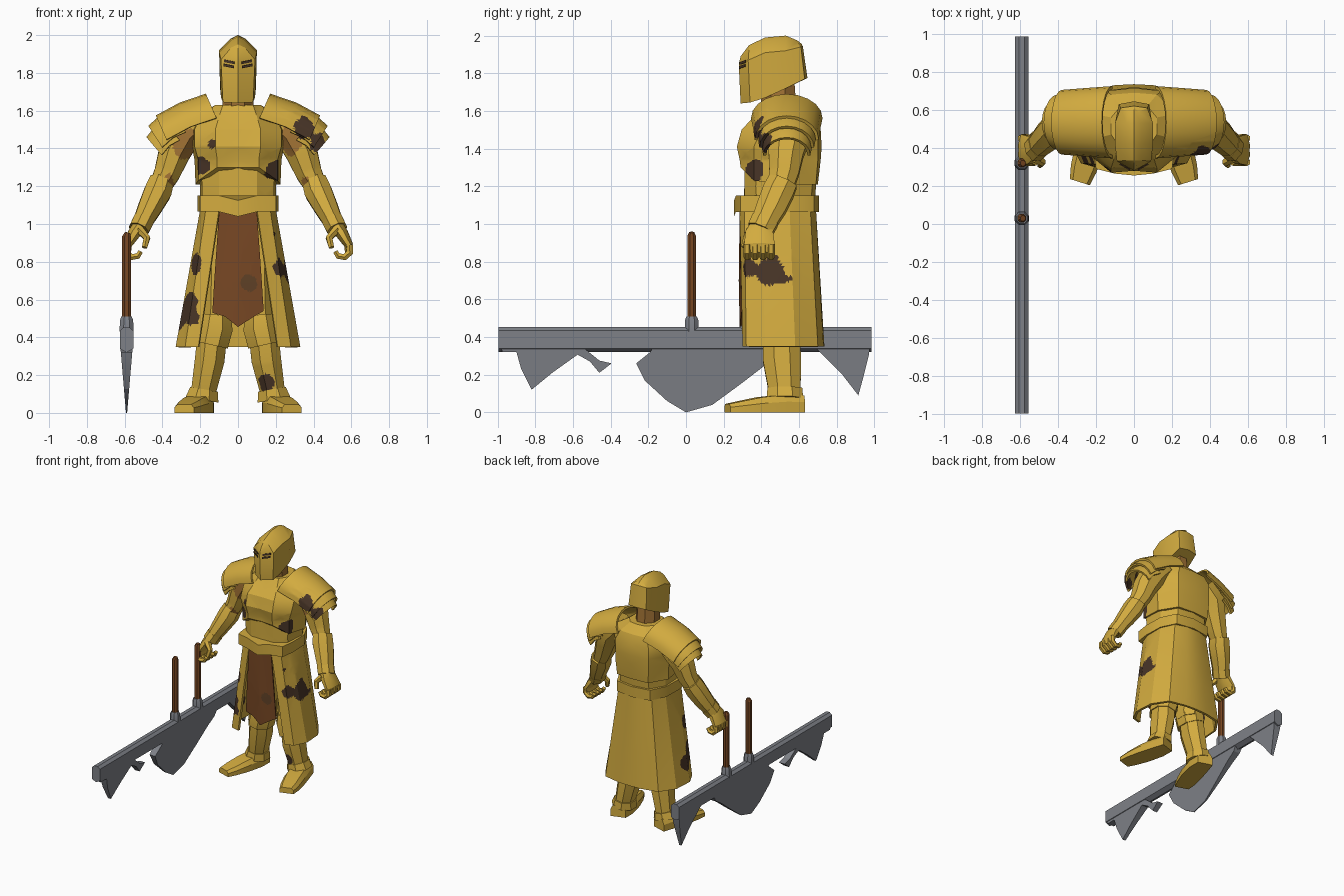
import bpy, bmesh, math
from mathutils import Vector, noise

default_cube = bpy.data.objects.get("Cube")
if default_cube:
    bpy.data.objects.remove(default_cube)


def make_material(name, red, green, blue):
    material = bpy.data.materials.new(name)
    material.use_nodes = True
    colour = (red, green, blue, 1)
    material.diffuse_color = colour
    material.node_tree.nodes["Principled BSDF"].inputs["Base Color"].default_value = colour
    return material


GOLD = make_material("gold_armour", .65, .41, .05)
RUST = make_material("dark_rust", .065, .035, .02)
STAIN = make_material("brown_stain", .36, .17, .035)
CLOTH = make_material("brown_cloth", .19, .065, .018)
WORN = make_material("worn_cloth", .12, .055, .02)
WOOD = make_material("handle_wood", .18, .06, .015)
STEEL = make_material("grey_steel", .21, .22, .245)


def finish(name, bm, material, thickness=0):
    """Turn a bmesh into an object with clean normals and sharp edges kept."""
    bmesh.ops.remove_doubles(bm, verts=bm.verts, dist=.0005)
    bmesh.ops.recalc_face_normals(bm, faces=bm.faces)
    if thickness:
        bmesh.ops.solidify(bm, geom=bm.faces[:], thickness=thickness)
        bmesh.ops.recalc_face_normals(bm, faces=bm.faces)
    mesh = bpy.data.meshes.new(name)
    bm.to_mesh(mesh)
    bm.free()
    mesh.materials.append(material)
    obj = bpy.data.objects.new(name, mesh)
    bpy.context.collection.objects.link(obj)
    return obj


def loft(name, rings, material=GOLD, closed=True, thickness=0, side=1):
    """Skin a surface through rings of points; closed rings get end caps."""
    bm = bmesh.new()
    rows = [[bm.verts.new((p[0] * side, p[1], p[2])) for p in ring] for ring in rings]
    count = len(rows[0])
    for low, high in zip(rows, rows[1:]):
        for i in range(count if closed else count - 1):
            j = (i + 1) % count
            bm.faces.new((low[i], low[j], high[j], high[i]))
    if closed:
        bm.faces.new(rows[0])
        bm.faces.new(rows[-1])
    return finish(name, bm, material, thickness)


def pair(name, rings, **options):
    """Build the same loft on both sides of the body."""
    return [loft(label + name, rings, side=side, **options)
            for label, side in (("left_", 1), ("right_", -1))]


def symmetric(z, half, is_open=False):
    """Ring from a half outline running front to back; a third value lifts z."""
    points = [(p[0], p[1], z + (p[2] if len(p) > 2 else 0)) for p in half]
    mirrored = [(-x, y, h) for x, y, h in reversed(points)]
    return points + (mirrored[1:] if is_open else mirrored[1:-1])


def limb(path, sides=8):
    """Rings around a path of (x, y, z, half width, half depth)."""
    rings = []
    for i, (x, y, z, width, depth) in enumerate(path):
        before, after = path[max(i - 1, 0)], path[min(i + 1, len(path) - 1)]
        along = (Vector(after[:3]) - Vector(before[:3])).normalized()
        across = along.cross(Vector((0, 1, 0))).normalized()
        outward = across.cross(along)
        turns = [math.tau * (k + .5) / sides for k in range(sides)]
        rings.append([Vector((x, y, z)) + across * width * math.cos(t)
                      + outward * depth * math.sin(t) for t in turns])
    return rings


# Torso: overlapping breastplate, abdomen and belt
breastplate = loft("breastplate", [
    symmetric(1.25, [(0, .30, .05), (.11, .29, .05), (.21, .36, -.02), (.225, .55, -.04), (.14, .69, -.04), (0, .70, -.04)]),
    symmetric(1.34, [(0, .30), (.11, .285), (.21, .36), (.23, .55), (.15, .70), (0, .715)]),
    symmetric(1.41, [(0, .28), (.12, .27), (.23, .36), (.245, .55), (.15, .70), (0, .72)]),
    symmetric(1.50, [(0, .30), (.12, .295), (.23, .40), (.25, .58), (.15, .70), (0, .715)]),
    symmetric(1.57, [(0, .36), (.10, .36), (.20, .45), (.22, .58), (.12, .68), (0, .69)]),
    symmetric(1.63, [(0, .40), (.08, .41), (.12, .47), (.12, .56), (.07, .62), (0, .63)])])
abdomen = loft("abdomen", [
    symmetric(1.06, [(0, .30), (.1, .31), (.19, .38), (.2, .55), (.13, .66), (0, .68)]),
    symmetric(1.20, [(0, .31), (.1, .31), (.19, .37), (.2, .55), (.13, .67), (0, .69)]),
    symmetric(1.35, [(0, .31), (.1, .31), (.2, .38), (.21, .55), (.13, .68), (0, .70)])])
belt_outline = [(0, .255, -.025), (.1, .265), (.2, .29), (.215, .4), (.21, .56), (.15, .68), (0, .705)]
loft("belt", [symmetric(1.065, belt_outline), symmetric(1.15, belt_outline)])
loft("neck", limb([(0, .5, 1.55, .09, .1), (0, .49, 1.66, .09, .1), (0, .48, 1.8, .08, .1)]), STAIN)

# Helmet: slanted rim, brow line and a raised crest
loft("helmet", [
    symmetric(1.64, [(0, .29), (.08, .34, .005), (.09, .42, .03), (.095, .53, .08), (.08, .63, .13), (0, .645, .135)]),
    symmetric(1.85, [(0, .28), (.09, .33, .02), (.1, .42, .06), (.1, .53, .07), (.07, .61, .09), (0, .62, .095)]),
    symmetric(1.89, [(0, .29), (.035, .335, .045), (.04, .42, .08), (.04, .53, .09), (.025, .59, .075), (0, .615, .06)]),
    symmetric(1.89, [(0, .29), (0, .335, .06), (0, .42, .1), (0, .53, .11), (0, .59, .085), (0, .615, .065)])])
for height in (1.828, 1.85):
    slit = [[(x, .274 + x * .56 + inset, height + x * .2 + rise) for x in (.02, .075)]
            for rise, inset in ((-.008, 0), (.006, 0))]
    pair("eye_slit", slit, material=RUST, closed=False, thickness=.004)

# Skirt shell open at the front, with a cloth panel inside the opening
skirt_top = [(.1, .285), (.17, .31), (.2, .4), (.2, .55), (.15, .66), (.06, .69), (0, .69)]
skirt_hem = [(.21, .30), (.28, .32), (.33, .42), (.32, .58), (.24, .70), (.1, .73), (0, .735)]
skirt_rows = []
for step in range(4):
    blend = step / 3
    half = [Vector(a).lerp(Vector(b), blend) for a, b in zip(skirt_top, skirt_hem)]
    skirt_rows.append(symmetric(1.08 - .73 * blend, half, True))
skirt = loft("armour_skirt", skirt_rows, closed=False, thickness=.018)
columns = (-1, -.5, 0, .5, 1)
hem_heights = (.53, .51, .455, .5, .54)
cloth = loft("front_cloth", [
    [(c * .1, .295, 1.06) for c in columns],
    [(c * .125, .29 + .012 * abs(c), .7) for c in columns],
    [(c * .135, .295 + .012 * abs(c), h) for c, h in zip(columns, hem_heights)]],
    CLOTH, closed=False, thickness=.01)

# Legs: thigh, knee guard, greave, ankle cuff and boot
pair("thigh", limb([(.1, .51, 1, .09, .11), (.115, .51, .4, .085, .11)]))
knee_guards = pair("knee_guard", limb([(.115, .50, .52, .085, .11), (.12, .50, .45, .1, .125), (.14, .50, .36, .095, .12)]))
greaves = pair("greave", limb([(.135, .505, .42, .085, .105), (.15, .51, .28, .085, .11), (.185, .525, .1, .07, .09)]))
pair("ankle_cuff", limb([(.18, .525, .125, .08, .1), (.19, .525, .07, .095, .105)]))
boot = []
for x, y, width, height in ((.285, .22, .055, .045), (.265, .29, .07, .06), (.235, .39, .078, .08), (.2, .52, .075, .095), (.185, .615, .06, .09)):
    outline = [(-1, 0), (1, 0), (1, .6), (.7, 1), (-.7, 1), (-1, .6)]
    boot.append([(x + a * width * .95, y + a * width * .3, height * b) for a, b in outline])
pair("boot", boot)

# Arms: bare upper arm, flared bracer and closed hand
upper_arms = pair("upper_arm", limb([(.2, .55, 1.56, .09, .11), (.29, .55, 1.47, .1, .12), (.34, .53, 1.37, .09, .1),
                                     (.375, .52, 1.27, .075, .085), (.42, .5, 1.18, .06, .07)]))
pair("bracer", limb([(.405, .515, 1.225, .07, .085), (.425, .49, 1.17, .078, .09), (.465, .455, 1.09, .068, .085), (.515, .405, .99, .052, .07)]))
pair("bracer_cuff", limb([(.5, .42, 1.02, .06, .078), (.525, .395, .97, .058, .075)]))
pair("palm", limb([(.515, .405, 1, .04, .06), (.55, .39, .95, .036, .08), (.585, .39, .89, .026, .088), (.585, .39, .85, .02, .08)]))
for finger in range(4):
    y = .325 + finger * .042
    pair("finger", limb([(.59, y, .89, .022, .021), (.592, y, .85, .022, .021), (.565, y, .825, .02, .021),
                         (.53, y, .83, .018, .02), (.515, y, .855, .014, .018)], 6))
pair("thumb", limb([(.52, .35, .97, .025, .03), (.482, .325, .925, .02, .022), (.495, .31, .875, .016, .018)], 6))

# Shoulder guards: three curved plates, each more tilted than the one above
shoulder_plates = []
for name, inner, outer, reach, drop in (
        ("shoulder_plate", (.17, 1.69), (.435, 1.575), .19, .14),
        ("upper_arm_plate", (.35, 1.6), (.475, 1.52), .165, .135),
        ("lower_arm_plate", (.39, 1.54), (.485, 1.46), .145, .125)):
    start, end = Vector(inner), Vector(outer)
    slope = (end - start).normalized()
    normal = Vector((-slope.y, slope.x))
    rings = []
    for blend in (0, .5, 1):
        top = start.lerp(end, blend) + normal * .012 * math.sin(math.pi * blend)
        arc = []
        for k in range(-5, 6):
            angle = math.radians(18 * k)
            spot = top - normal * drop * (1 - math.cos(angle))
            arc.append((spot.x, .535 + (reach - .02 * blend) * math.sin(angle), spot.y))
        rings.append(arc)
    shoulder_plates += pair(name, rings, closed=False, thickness=.016)

# Great blade: chamfered spine with ragged wedge-shaped teeth
BLADE_X = -.59
spine_section = [(-.036, .34), (-.036, .435), (-.015, .453), (.015, .453), (.036, .435), (.036, .34), (0, .32)]
loft("blade_spine", [[(BLADE_X + a, y, b) for a, b in spine_section] for y in (-.995, .985)], STEEL)
teeth = {
    "front_tooth": [(-.99, .37), (-.975, .32), (-.9, .32), (-.875, .23), (-.82, .12), (-.71, .21), (-.57, .31), (-.55, .37)],
    "small_tooth": [(-.62, .36), (-.6, .32), (-.51, .27), (-.46, .21), (-.395, .26), (-.46, .275), (-.54, .34)],
    "middle_edge": [(-.16, .37), (-.19, .32), (-.265, .26), (-.22, .17), (-.1, .06), (0, 0), (.14, .04),
                    (.29, .15), (.42, .25), (.5, .3), (.54, .37)],
    "rear_tooth": [(.66, .37), (.71, .32), (.83, .2), (.915, .09), (.945, .2), (.97, .3), (.98, .37)]}
for name, outline in teeth.items():
    loft("blade_" + name, [[(BLADE_X + face * (.003 + .085 * z), y, z) for y, z in outline] for face in (-1, 1)], STEEL)
for y in (.03, .32):
    loft("handle_socket", limb([(BLADE_X, y, .43, .04, .04), (BLADE_X, y, .49, .038, .038), (BLADE_X, y, .51, .03, .03)]), STEEL)
    loft("wooden_handle", limb([(BLADE_X, y, .48, .025, .025), (BLADE_X, y, .935, .025, .025), (BLADE_X + .006, y, .955, .015, .015)]), WOOD)


def paint(objects, material, spots):
    """Refine faces near each spot and recolour those inside its ragged edge."""
    for obj in objects:
        bm = bmesh.new()
        bm.from_mesh(obj.data)
        obj.data.materials.append(material)
        slot = len(obj.data.materials) - 1
        for x, y, z, radius in spots:
            centre = Vector((x, y, z))
            for _ in range(7):
                bmesh.ops.triangulate(bm, faces=bm.faces[:])
                edges = []
                for edge in bm.edges:
                    a, b = (v.co for v in edge.verts)
                    length = (b - a).length
                    along = max(0, min(1, (centre - a).dot(b - a) / max(length, .0001) ** 2))
                    if length > .02 and (a.lerp(b, along) - centre).length < radius * 1.5 + .02:
                        edges.append(edge)
                if not edges:
                    break
                bmesh.ops.subdivide_edges(bm, edges=edges, cuts=1)
            bmesh.ops.triangulate(bm, faces=bm.faces[:])
            for face in bm.faces:
                middle = face.calc_center_median()
                if (middle - centre).length < radius * (1 + .4 * noise.noise(middle * 18)):
                    face.material_index = slot
        bm.to_mesh(obj.data)
        bm.free()


# Rust and wear
paint([skirt], RUST, [(.31, .45, .76, .09), (.32, .53, .71, .06), (.25, .32, .78, .06), (-.24, .33, .79, .06),
                      (-.27, .34, .56, .08), (-.29, .42, .5, .07), (.2, .32, .95, .015)])
paint([breastplate, abdomen], RUST, [(.2, .36, 1.28, .06), (-.19, .35, 1.31, .05), (-.13, .3, 1.42, .025)])
paint(shoulder_plates, RUST, [(.35, .38, 1.51, .06), (.42, .42, 1.43, .05)])
paint(greaves, RUST, [(.14, .43, .15, .05)])
paint(upper_arms, STAIN, [(side * x, y, z, size) for side in (1, -1)
                          for x, y, z, size in ((.27, .45, 1.43, .075), (.38, .45, 1.21, .05))])
paint([cloth], WORN, [(.06, .29, .69, .045)])

# Smooth gentle curves while keeping plate edges crisp
bpy.ops.object.select_all(action='DESELECT')
for obj in bpy.context.scene.objects:
    if obj.type == 'MESH':
        obj.select_set(True)
        bpy.context.view_layer.objects.active = obj
bpy.ops.object.shade_smooth_by_angle(angle=math.radians(25))
